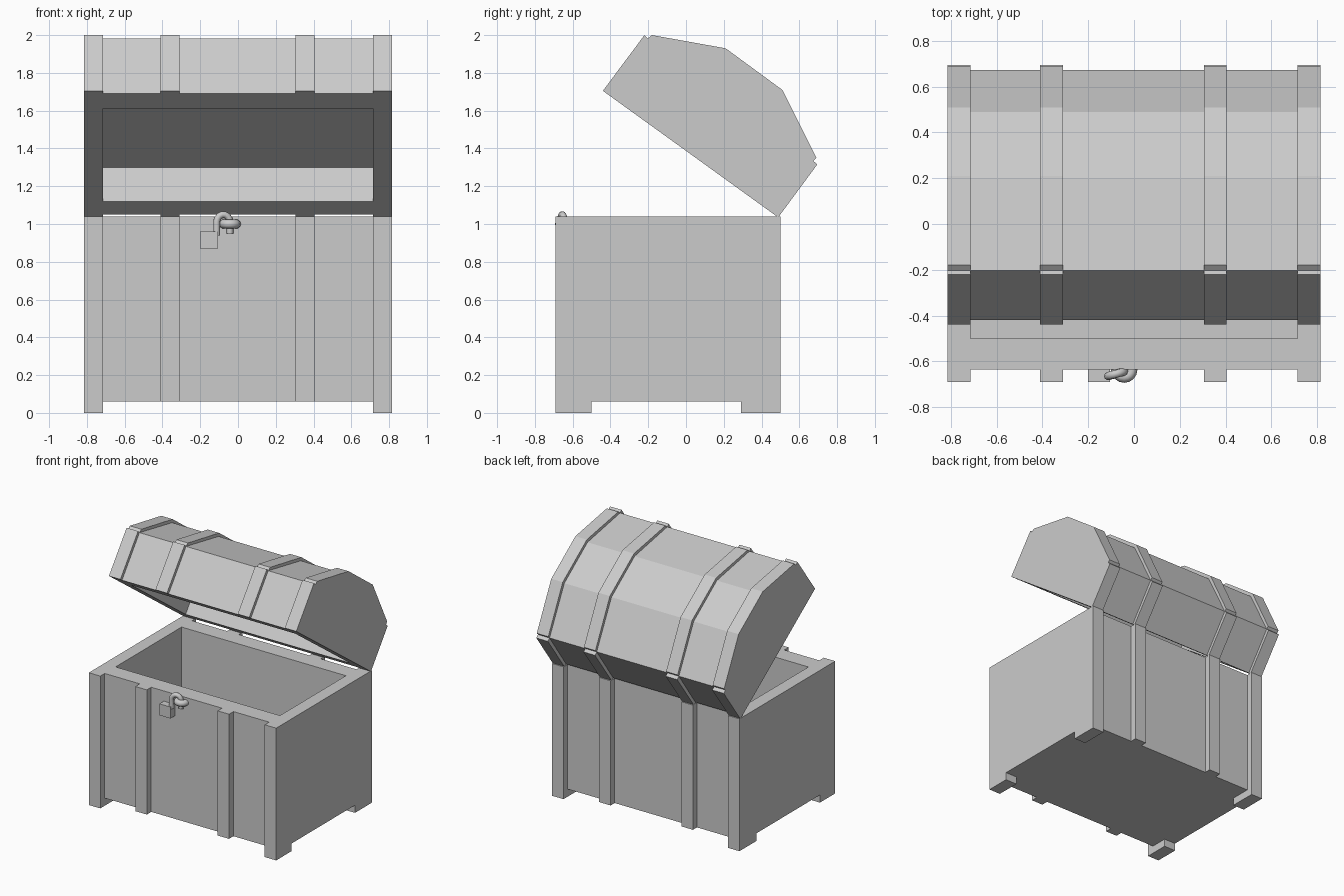
import bpy, bmesh, math
from mathutils import Vector

if "Cube" in bpy.data.objects:
    bpy.data.objects.remove(bpy.data.objects["Cube"])

mat = bpy.data.materials.new("plain grey")
mat.diffuse_color = (0.6, 0.6, 0.6, 1)
mat.use_nodes = True
mat.node_tree.nodes["Principled BSDF"].inputs["Base Color"].default_value = mat.diffuse_color


def finish(name, bm):
    bmesh.ops.recalc_face_normals(bm, faces=bm.faces)
    me = bpy.data.meshes.new(name)
    bm.to_mesh(me)
    bm.free()
    me.materials.append(mat)
    ob = bpy.data.objects.new(name, me)
    bpy.context.collection.objects.link(ob)
    return ob


def prism(name, profile, x0, x1):
    """Extrude a closed (y, z) profile along x."""
    bm = bmesh.new()
    a = [bm.verts.new((x0, p[0], p[1])) for p in profile]
    b = [bm.verts.new((x1, p[0], p[1])) for p in profile]
    bm.faces.new(a)
    bm.faces.new(b[::-1])
    for i in range(len(a)):
        j = (i + 1) % len(a)
        bm.faces.new((a[i], b[i], b[j], a[j]))
    return finish(name, bm)


def rect(y0, y1, z0, z1):
    return [(y0, z0), (y1, z0), (y1, z1), (y0, z1)]


W, E = 0.815, 0.715          # outer half width, inner half width
TOP, BOT = 1.04, 0.06
MID = {"left": (-0.41, -0.31), "right": (0.305, 0.405)}
ENDS = {"left": (-W, -E), "right": (E, W)}

# Base trough: front wall, floor and back wall in one section
prism("base_trough", [(-0.635, BOT), (0.45, BOT), (0.45, TOP), (0.32, TOP), (0.32, 0.16),
                      (-0.5, 0.16), (-0.5, TOP), (-0.635, TOP)], -E, E)

# Base ends, each with a front and a back foot
end_section = [(-0.69, 0), (-0.5, 0), (-0.5, BOT), (0.29, BOT), (0.29, 0), (0.5, 0),
               (0.5, TOP), (-0.69, TOP)]
for side, (x0, x1) in ENDS.items():
    prism(f"base_end_{side}", end_section, x0, x1)

# Base straps
for side, (x0, x1) in MID.items():
    prism(f"base_front_strap_{side}", rect(-0.69, -0.635, BOT, TOP), x0, x1)
    prism(f"base_back_strap_{side}", rect(0.45, 0.5, BOT, TOP), x0, x1)

# Open lid: outer outline with a small groove at each bend of the straps
front, back = Vector((-0.44, 1.705)), Vector((0.488, 1.035))
u = (back - front).normalized()
v = Vector((-u.y, u.x))
outer = [front, (-0.22, 2.0), (-0.203, 1.982), (-0.18, 2.0), (0.21, 1.93), (0.51, 1.71),
         (0.69, 1.35), (0.674, 1.334), (0.695, 1.315), back]
panel = [front + 0.025 * u, (-0.203, 1.982), (0.202, 1.906), (0.49, 1.694),
         (0.674, 1.334), back - 0.025 * u]
panel = [Vector(p) for p in panel]
r0, r1 = front + 0.16 * u, back - 0.145 * u
recess = [r1, r1 + 0.22 * v, r0 + 0.22 * v, r0]
prism("lid_panels", panel + recess, -E, E)
for side, (x0, x1) in ENDS.items():
    prism(f"lid_end_{side}", outer, x0, x1)

# Lid straps, slightly sunk into the panels
centre = (front + back) / 2
sunk = [centre + (p - centre) * 0.97 for p in reversed(panel)]
for side, (x0, x1) in MID.items():
    prism(f"lid_strap_{side}", outer + sunk, x0, x1)

# Padlock body
prism("padlock_body", rect(-0.69, -0.61, 0.87, 0.96), -0.2, -0.105)


def tube(name, pts, radius, closed=False, sides=10):
    """Sweep a round section along a path."""
    pts = [Vector(p) for p in pts]
    n = len(pts)
    bm = bmesh.new()
    rings = []
    for i, p in enumerate(pts):
        if closed:
            t = pts[(i + 1) % n] - pts[i - 1]
        else:
            t = pts[min(i + 1, n - 1)] - pts[max(i - 1, 0)]
        t.normalize()
        ref = Vector((0, 0, 1)) if closed else Vector((0, 1, 0))
        a = t.cross(ref).normalized()
        b = t.cross(a)
        rings.append([bm.verts.new(p + radius * (math.cos(k) * a + math.sin(k) * b))
                      for k in (2 * math.pi * s / sides for s in range(sides))])
    for i in range(n if closed else n - 1):
        r, q = rings[i], rings[(i + 1) % n]
        for s in range(sides):
            m = (s + 1) % sides
            bm.faces.new((r[s], r[m], q[m], q[s]))
    if not closed:
        bm.faces.new(rings[0])
        bm.faces.new(rings[-1][::-1])
    ob = finish(name, bm)
    for f in ob.data.polygons:
        f.use_smooth = len(f.vertices) == 4
    return ob


# Shackle arch hooked through a flat ring on the front wall
arch = [(-0.113, -0.665, 0.94), (-0.113, -0.665, 0.99)]
for k in range(8):
    t = math.pi * (1 - k / 7)
    arch.append((-0.078 + 0.035 * math.cos(t), -0.655 + 0.01 * math.cos(t),
                 1.01 + 0.04 * math.sin(t)))
arch.append((-0.043, -0.645, 0.95))
tube("padlock_shackle", arch, 0.018)
circle = [2 * math.pi * k / 16 for k in range(16)]
tube("hasp_ring", [(-0.043 + 0.034 * math.cos(t), -0.636 + 0.034 * math.sin(t), 1.0)
                   for t in circle], 0.024, closed=True)
